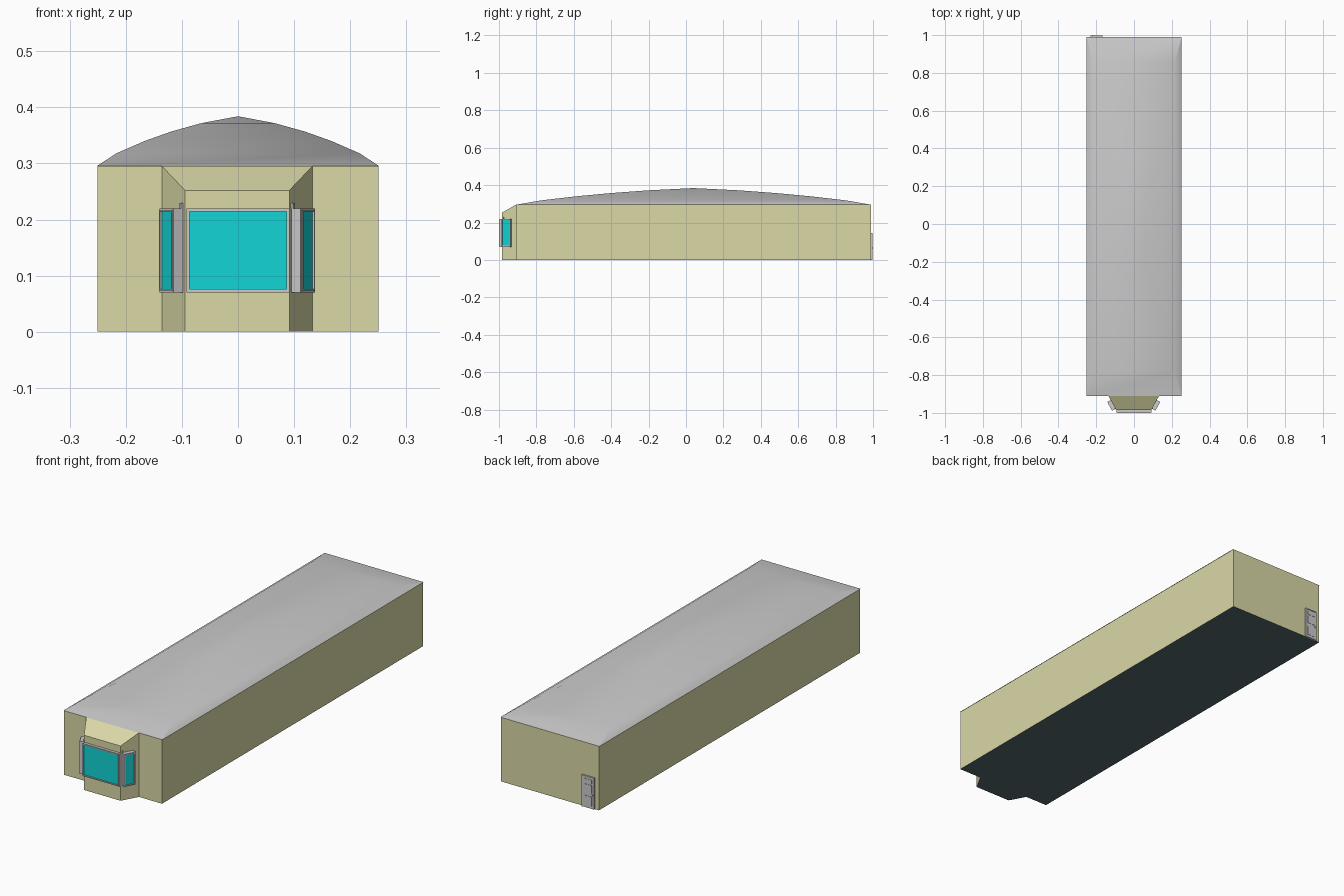
import bpy, bmesh, math
from mathutils import Matrix, Vector

if "Cube" in bpy.data.objects:
    bpy.data.objects.remove(bpy.data.objects["Cube"])


def material(name, rgb):
    m = bpy.data.materials.new(name)
    m.diffuse_color = (*rgb, 1)
    m.use_nodes = True
    m.node_tree.nodes["Principled BSDF"].inputs["Base Color"].default_value = m.diffuse_color
    return m


CREAM = material("cream_wall", (0.70, 0.69, 0.38))
TEAL = material("teal_glass", (0.006, 0.66, 0.66))
SLATE = material("slate_floor", (0.09, 0.14, 0.145))


def finish(name, bm, mats=()):
    bmesh.ops.recalc_face_normals(bm, faces=bm.faces)
    me = bpy.data.meshes.new(name)
    bm.to_mesh(me)
    bm.free()
    ob = bpy.data.objects.new(name, me)
    bpy.context.collection.objects.link(ob)
    for m in mats:
        me.materials.append(m)
    return ob


def boxes(name, spans, mat=None, frame=Matrix()):
    """Boxes given as (x0, x1, y0, y1, z0, z1) in a local frame."""
    bm = bmesh.new()
    for x0, x1, y0, y1, z0, z1 in spans:
        c = Vector((x0 + x1, y0 + y1, z0 + z1)) / 2
        s = Matrix.Diagonal((x1 - x0, y1 - y0, z1 - z0, 1))
        bmesh.ops.create_cube(bm, size=1, matrix=frame @ Matrix.Translation(c) @ s)
    return finish(name, bm, [mat] if mat else [])


def border(hw, z0, z1, w, y0, y1):
    """Four bars around a rectangle."""
    return [(-hw, -hw + w, y0, y1, z0, z1), (hw - w, hw, y0, y1, z0, z1),
            (-hw + w, hw - w, y0, y1, z0, z0 + w), (-hw + w, hw - w, y0, y1, z1 - w, z1)]


# Walls with the bay drawn into the outline; the bay front is lower
CX = -0.0015
EAVE, BAY_TOP, FRONT, BACK, BAY_Y = 0.295, 0.252, -0.91, 0.99, -0.985
outline = [(-0.25, BACK), (-0.25, FRONT), (CX - 0.134, FRONT), (CX - 0.093, BAY_Y),
           (CX + 0.093, BAY_Y), (CX + 0.134, FRONT), (0.25, FRONT), (0.25, BACK)]
bm = bmesh.new()
low = [bm.verts.new((x, y, 0)) for x, y in outline]
high = [bm.verts.new((x, y, BAY_TOP if y == BAY_Y else EAVE)) for x, y in outline]
for i in range(8):
    j = (i + 1) % 8
    bm.faces.new((low[i], low[j], high[j], high[i]))
bm.faces.new((high[2], high[3], high[4], high[5]))
floor = bm.faces.new(low)
floor.material_index = 1
finish("walls_and_floor", bm, [CREAM, SLATE])

# Curved hip roof: shrinking rectangles up to an apex
bm = bmesh.new()
mid, half = (FRONT + BACK) / 2, (BACK - FRONT) / 2
rings = []
for s, z in [(1, 0.295), (0.86, 0.318), (0.66, 0.340), (0.47, 0.357), (0.255, 0.372)]:
    rings.append([bm.verts.new((a * 0.252 * s, mid + b * half * s, z))
                  for a, b in [(-1, -1), (1, -1), (1, 1), (-1, 1)]])
apex = bm.verts.new((0, mid, 0.384))
for k in range(4):
    n = (k + 1) % 4
    for a, b in zip(rings, rings[1:]):
        bm.faces.new((a[k], a[n], b[n], b[k]))
    bm.faces.new((rings[-1][k], rings[-1][n], apex))
roof = finish("roof", bm)
bpy.context.view_layer.objects.active = roof
roof.select_set(True)
bpy.ops.object.shade_smooth_by_angle(angle=math.radians(30))


# Windows: local -y points outwards from the wall
def window(name, frame, hw, depth):
    z0, z1 = 0.07, 0.22
    boxes(name + "_frame", border(hw, z0, z1, 0.003, -depth + 0.002, 0.002)
          + border(hw - 0.003, z0 + 0.003, z1 - 0.003, 0.003, -depth, 0.002), None, frame)
    boxes(name + "_glass", [(-hw + 0.006, hw - 0.006, -depth + 0.004, 0.002,
                             z0 + 0.006, z1 - 0.006)], TEAL, frame)


window("front_window", Matrix.Translation((CX + 0.0015, BAY_Y, 0)), 0.092, 0.015)
for side, name in [(-1, "left"), (1, "right")]:
    a = Vector((CX + side * 0.134, FRONT, 0))
    d = (Vector((CX + side * 0.093, BAY_Y, 0)) - a).normalized()
    turn = Matrix.Rotation(side * math.atan2(-d.y, abs(d.x)), 4, 'Z')
    frame = Matrix.Translation(a + d * 0.0515) @ turn
    window(name + "_bay_window", frame, 0.0265, 0.021)
    # Small catch above the window
    x = -side * 0.024
    boxes(name + "_window_catch", [(x - 0.003, x + 0.003, -0.004, 0.001, 0.22, 0.229)],
          None, frame)

# Back door with casing, raised panels and handle
door = Matrix.Translation((-0.198, BACK, 0)) @ Matrix.Rotation(math.pi, 4, 'Z')
boxes("door_casing", [(-0.031, -0.027, -0.008, 0.002, 0, 0.145),
                      (0.027, 0.031, -0.008, 0.002, 0, 0.145),
                      (-0.027, 0.027, -0.008, 0.002, 0.141, 0.145)], None, door)
boxes("door_leaf", [(-0.027, 0.027, -0.006, 0.002, 0, 0.141)], None, door)
boxes("door_panels", [(x - 0.008, x + 0.008, -0.008, -0.005, z0, z1)
                      for x in (-0.012, 0.012)
                      for z0, z1 in [(0.012, 0.055), (0.072, 0.108), (0.116, 0.133)]], None, door)
boxes("door_handle", [(0.021, 0.025, -0.010, -0.005, 0.060, 0.067)], None, door)
